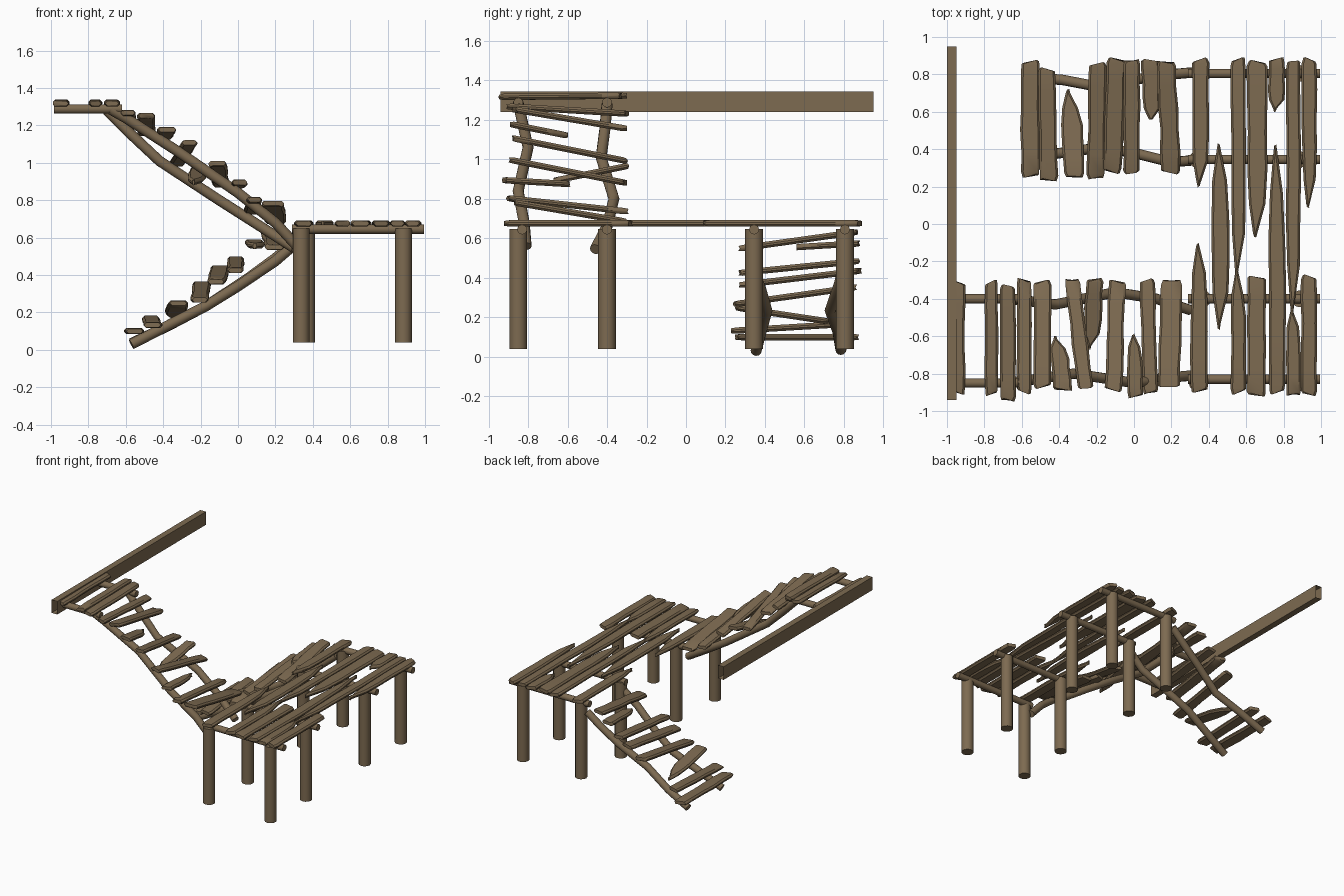
import bpy, bmesh, math, random
from mathutils import Vector

random.seed(7)
wood = bpy.data.materials.new("weathered brown wood")
wood.diffuse_color = (0.205, 0.145, 0.082, 1)


def loft(name, rings, caps=True):
    """Skin a list of equal-sized point rings into one object."""
    bm = bmesh.new()
    vs = [[bm.verts.new(p) for p in r] for r in rings]
    n = len(rings[0])
    for a, b in zip(vs, vs[1:]):
        for i in range(n):
            j = (i + 1) % n
            bm.faces.new((a[i], a[j], b[j], b[i]))
    if caps:
        bm.faces.new(vs[0][::-1])
        bm.faces.new(vs[-1])
    bmesh.ops.recalc_face_normals(bm, faces=bm.faces)
    me = bpy.data.meshes.new(name)
    bm.to_mesh(me)
    bm.free()
    me.materials.append(wood)
    ob = bpy.data.objects.new(name, me)
    bpy.context.collection.objects.link(ob)
    bpy.ops.object.select_all(action='DESELECT')
    ob.select_set(True)
    bpy.context.view_layer.objects.active = ob
    bpy.ops.object.shade_smooth_by_angle(angle=math.radians(40))
    return ob


def log(name, pts, r, sides=12):
    """Round timber following a polyline."""
    pts = [Vector(p) for p in pts]
    rings = []
    for i, p in enumerate(pts):
        d = (pts[min(i + 1, len(pts) - 1)] - pts[max(i - 1, 0)]).normalized()
        u = d.cross(Vector((0, 1, 0))).normalized()
        v = d.cross(u)
        rings.append([p + r * (math.cos(a) * u + math.sin(a) * v)
                      for a in (2 * math.pi * k / sides for k in range(sides))])
    return loft(name, rings)


def plank(name, x0, x1, ya, yb, z, slope=0, yaw=0, broken="", th=0.032, pitch=0):
    """Rough board along y. broken: 'a' and/or 'b' = splintered ends."""
    cx, cy, hw, h = (x0 + x1) / 2, (ya + yb) / 2, (x1 - x0) / 2, th / 2
    ts = [0, 0.03, 0.2, 0.4, 0.6, 0.8, 0.97, 1]
    rings = []
    for t in ts:
        l = r = hw * random.uniform(0.84, 1.0)
        r = hw * random.uniform(0.84, 1.0)
        hh = h
        if t in (0, 1):
            l, r, hh = l * 0.86, r * 0.86, h * 0.8
        d = [e for e, s in (("a", t), ("b", 1 - t)) if e in broken and s < 0.25]
        if d:
            s = t if d[0] == "a" else 1 - t
            l *= 0.35 + 2.6 * s
            r *= -0.1 + 4 * s if s < 0.2 else 0.9
        c = h * 0.7
        prof = [(-l, -hh + c), (-l + c, -hh), (r - c, -hh), (r, -hh + c),
                (r, hh - c), (r - c, hh), (-l + c, hh), (-l, hh - c)]
        y = ya + (yb - ya) * t
        rings.append([(cx + px + yaw * (y - cy), y + 0.012 * math.sin(px * 60 + cx * 90) * (t in (0, 1)),
                       z + pz + slope * (y - cy) + pitch * px) for px, pz in prof])
    return loft(name, rings)


# wall beam, a square hollow timber open at its ends
loft("wall_beam", [[(-1, y, 1.24), (-0.95, y, 1.24), (-0.95, y, 1.345), (-1, y, 1.345)]
                   for y in (-0.94, 0.95)], caps=False)

# posts and joists of the middle deck
for i, y in enumerate((-0.85, -0.40, 0.345, 0.805)):
    dx = 0.03 if i % 2 else 0
    log(f"deck_post_inner_{i}", [(0.338 + dx, y, 0.04), (0.338 + dx, y, 0.648)], 0.045)
    log(f"deck_post_outer_{i}", [(0.885, y, 0.04), (0.885, y, 0.648)], 0.045)
    log(f"deck_joist_{i}", [(0.29, y + 0.02 * (i == 0), 0.645), (0.995, y + 0.02 * (i == 0), 0.645)], 0.025)

# middle deck boards
deck = [(0.305, 0.405, 0.20, 0.88, "a"), (0.30, 0.40, -0.89, -0.10, "b"),
        (0.41, 0.515, -0.56, 0.43, "ab"),
        (0.515, 0.60, -0.28, 0.88, "a"), (0.515, 0.60, -0.90, -0.24, "b"),
        (0.60, 0.715, -0.08, 0.87, "a"), (0.60, 0.71, -0.91, -0.28, ""),
        (0.715, 0.81, 0.61, 0.88, "a"), (0.715, 0.815, -0.90, 0.43, "b"),
        (0.81, 0.895, -0.50, 0.87, "a"), (0.81, 0.895, -0.91, -0.46, "b"),
        (0.895, 0.98, 0.08, 0.88, "a"), (0.89, 0.98, -0.91, -0.28, "")]
for i, (x0, x1, ya, yb, br) in enumerate(deck):
    plank(f"deck_board_{i}", x0, x1, ya, yb, 0.676, broken=br)

# upper landing rails and boards
for i, y in enumerate((-0.85, -0.40)):
    log(f"landing_rail_{i}", [(-0.985, y, 1.288), (-0.62, y, 1.288)], 0.025)
for i, (x0, x1, ya, yb) in enumerate([(-0.99, -0.90, -0.90, -0.31), (-0.80, -0.725, -0.91, -0.31),
                                      (-0.72, -0.63, -0.94, -0.33)]):
    plank(f"landing_board_{i}", x0, x1, ya, yb, 1.32, slope=0.01)

# crooked rails of the upper stair
log("upper_stair_rail_front", [(-0.68, -0.85, 1.285), (-0.60, -0.84, 1.24), (-0.32, -0.80, 1.06),
                               (0.0, -0.85, 0.84), (0.2, -0.82, 0.68), (0.31, -0.81, 0.56)], 0.028)
log("upper_stair_rail_back", [(-0.70, -0.40, 1.28), (-0.58, -0.41, 1.16), (-0.42, -0.43, 1.01),
                              (-0.1, -0.365, 0.80), (0.12, -0.40, 0.66), (0.30, -0.46, 0.545)], 0.028)

# crooked rails of the lower stair
log("lower_stair_rail_front", [(-0.57, 0.355, 0.03), (-0.17, 0.41, 0.235), (0.0, 0.38, 0.34),
                               (0.2, 0.33, 0.475), (0.31, 0.34, 0.57)], 0.028)
log("lower_stair_rail_back", [(-0.57, 0.785, 0.035), (-0.38, 0.77, 0.125), (-0.17, 0.73, 0.235),
                              (0.05, 0.78, 0.38), (0.2, 0.80, 0.49), (0.31, 0.81, 0.58)], 0.028)

# upper stair treads: x0, x1, ya, yb, z, slope, yaw, broken
upper = [(-0.63, -0.545, -0.90, -0.30, 1.25, -0.06, 0, ""),
         (-0.54, -0.44, -0.87, -0.31, 1.205, -0.17, 0, ""),
         (-0.45, -0.34, -0.88, -0.61, 1.15, -0.20, -0.12, "b"),
         (-0.34, -0.25, -0.88, -0.30, 1.05, -0.20, -0.12, ""),
         (-0.27, -0.17, -0.66, -0.30, 0.93, 0.20, 0.05, "a"),
         (-0.15, -0.05, -0.89, -0.31, 0.94, -0.20, 0.03, ""),
         (-0.04, 0.05, -0.92, -0.59, 0.885, -0.06, 0, "b"),
         (0.035, 0.125, -0.90, -0.30, 0.77, -0.11, -0.03, ""),
         (0.13, 0.255, -0.88, -0.31, 0.735, -0.17, 0.03, "")]
# lower stair treads
lower = [(-0.61, -0.50, 0.26, 0.87, 0.10, 0.0, 0, ""),
         (-0.515, -0.41, 0.24, 0.83, 0.15, 0.06, -0.02, ""),
         (-0.39, -0.27, 0.26, 0.71, 0.215, -0.15, -0.05, "b"),
         (-0.25, -0.15, 0.25, 0.86, 0.31, 0.14, 0.02, ""),
         (-0.16, -0.05, 0.28, 0.88, 0.40, 0.12, 0.04, ""),
         (-0.06, 0.035, 0.27, 0.87, 0.455, 0.10, 0, ""),
         (0.04, 0.145, 0.55, 0.88, 0.565, 0.06, -0.04, "a"),
         (0.13, 0.24, 0.27, 0.86, 0.59, 0.14, -0.05, "")]
for tag, rows in (("upper", upper), ("lower", lower)):
    for i, (x0, x1, ya, yb, z, s, yaw, br) in enumerate(rows):
        plank(f"{tag}_tread_{i}", x0, x1, ya, yb, z, s, yaw, br)
